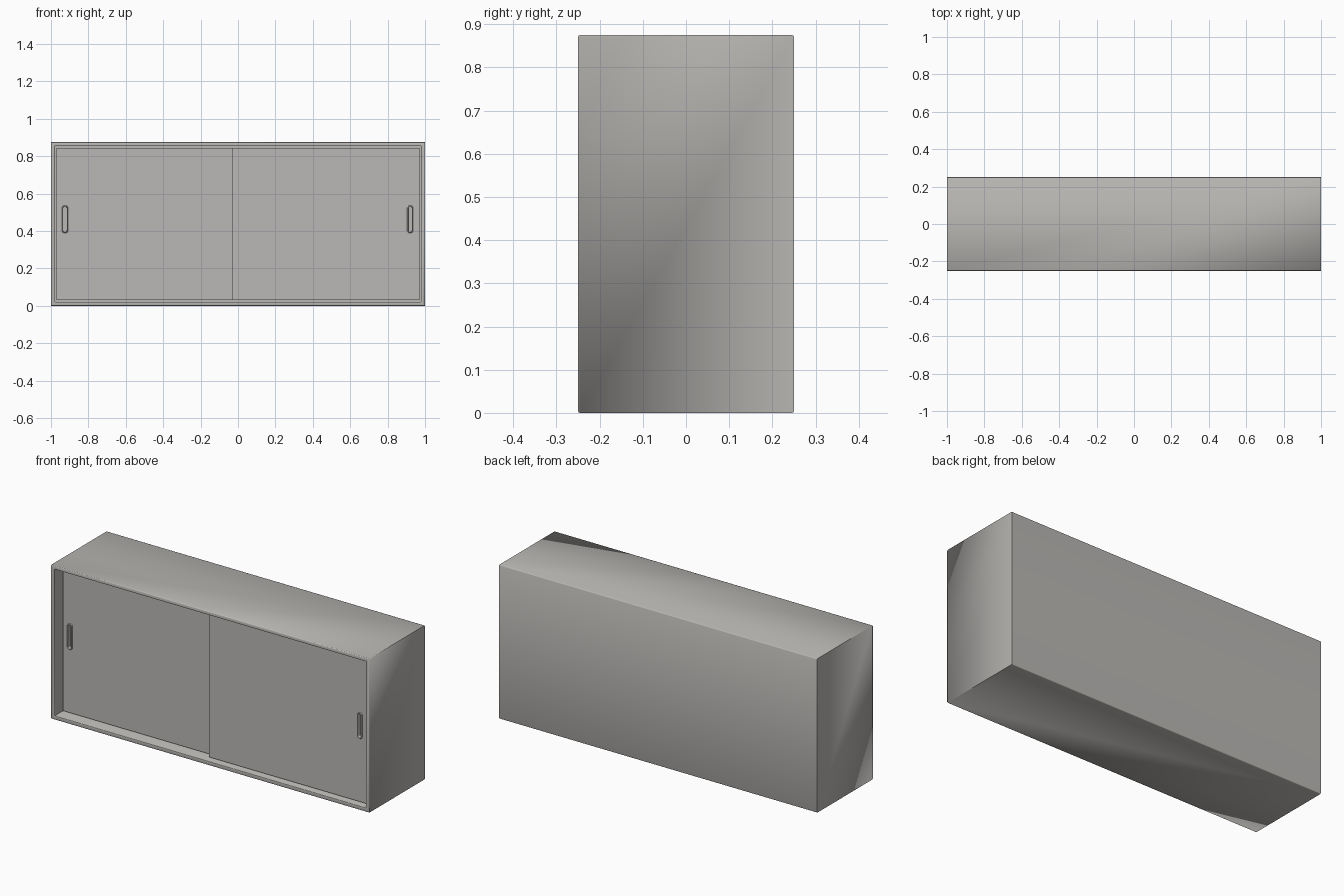
import bpy, bmesh, math

if "Cube" in bpy.data.objects:
    bpy.data.objects.remove(bpy.data.objects["Cube"])

W, D, H, T = 2.0, 0.5, 0.875, 0.03
FRONT = -D / 2

grey = bpy.data.materials.new("warm_grey")
grey.diffuse_color = (0.50, 0.485, 0.465, 1)
grey.use_nodes = True
grey.node_tree.nodes["Principled BSDF"].inputs["Base Color"].default_value = grey.diffuse_color


def finish(name, bm, smooth=True):
    bmesh.ops.recalc_face_normals(bm, faces=bm.faces)
    me = bpy.data.meshes.new(name)
    bm.to_mesh(me)
    bm.free()
    me.materials.append(grey)
    ob = bpy.data.objects.new(name, me)
    bpy.context.collection.objects.link(ob)
    if smooth:
        bpy.ops.object.select_all(action='DESELECT')
        ob.select_set(True)
        bpy.context.view_layer.objects.active = ob
        bpy.ops.object.shade_smooth_by_angle(angle=math.radians(50))
    return ob


def box(bm, x0, x1, y0, y1, z0, z1):
    vs = bmesh.ops.create_cube(bm, size=1)["verts"]
    for v in vs:
        v.co = (x0 if v.co.x < 0 else x1, y0 if v.co.y < 0 else y1, z0 if v.co.z < 0 else z1)
    return [f for f in bm.faces if f.verts[0] in vs]


def rounded(cx, cz, w, h, r, n=5):
    pts = []
    for q, (sx, sz) in enumerate(((1, 1), (-1, 1), (-1, -1), (1, -1))):
        for i in range(n + 1):
            a = math.pi / 2 * (q + i / n)
            pts.append((cx + sx * (w / 2 - r) + r * math.cos(a),
                        cz + sz * (h / 2 - r) + r * math.sin(a)))
    return pts


def loft(bm, rings, cap_last=False, cap_first=False):
    loops = [[bm.verts.new((x, y, z)) for x, z in pts] for pts, y in rings]
    for a, b in zip(loops, loops[1:]):
        for i in range(len(a)):
            j = (i + 1) % len(a)
            bm.faces.new((a[i], a[j], b[j], b[i]))
    if cap_last:
        bm.faces.new(loops[-1])
    if cap_first:
        bm.faces.new(loops[0])


# Carcass: box with an open front, long outer edges lightly rounded
bm = bmesh.new()
box(bm, -W / 2, W / 2, FRONT, D / 2, 0, H)
front = [f for f in bm.faces if f.calc_center_median().y < FRONT + 0.001]
inset = bmesh.ops.inset_region(bm, faces=front, thickness=T)
cavity = bmesh.ops.extrude_face_region(bm, geom=front)
bmesh.ops.translate(bm, vec=(0, D - T, 0),
                    verts=[v for v in cavity["geom"] if isinstance(v, bmesh.types.BMVert)])
bmesh.ops.delete(bm, geom=front, context='FACES')
edges = [e for e in bm.edges
         if all(abs(v.co.x) > W / 2 - 0.001 for v in e.verts)
         and e.verts[0].co.x * e.verts[1].co.x < 0]
edges += [e for e in bm.edges
          if all(v.co.y < FRONT + 0.001 and abs(v.co.x) < W / 2 - T / 2 for v in e.verts)]
bmesh.ops.bevel(bm, geom=edges, offset=0.004, segments=2, profile=0.5, affect='EDGES')
finish("cabinet_body", bm)

# Sliding doors on two tracks, each with a recessed finger pull
DOORS = (("left", -W / 2 + T, 0.03, 0.062, -0.925),
         ("right", -0.03, W / 2 - T, 0.031, 0.92))
DOORS = (("left", -W / 2 + T, 0.03, FRONT + 0.062, -0.925),
         ("right", -0.03, W / 2 - T, FRONT + 0.031, 0.92))
for side, x0, x1, y, hx in DOORS:
    hz = 0.463
    bm = bmesh.new()
    box(bm, x0, x1, y, y + 0.029, T, H - T)
    door = finish(side + "_door", bm, False)

    # hidden cutter for the pull pocket
    bm = bmesh.new()
    pocket = rounded(hx, hz, 0.024, 0.14, 0.009)
    loft(bm, [(pocket, y - 0.02), (pocket, y + 0.022)], True, True)
    cutter = finish(side + "_pull_cutter", bm, False)
    cutter.hide_render = True
    cutter.hide_viewport = True
    cut = door.modifiers.new("pull_pocket", 'BOOLEAN')
    cut.object, cut.operation, cut.solver = cutter, 'DIFFERENCE', 'EXACT'

    # raised rim and cup of the pull
    bm = bmesh.new()
    loft(bm, [(rounded(hx, hz, 0.031, 0.147, 0.012), y + 0.001),
              (rounded(hx, hz, 0.031, 0.147, 0.012), y - 0.003),
              (rounded(hx, hz, 0.027, 0.143, 0.010), y - 0.005),
              (rounded(hx, hz, 0.021, 0.137, 0.008), y - 0.005),
              (rounded(hx, hz, 0.019, 0.135, 0.007), y - 0.003),
              (rounded(hx, hz, 0.019, 0.135, 0.007), y + 0.018)], True)
    finish(side + "_finger_pull", bm)
